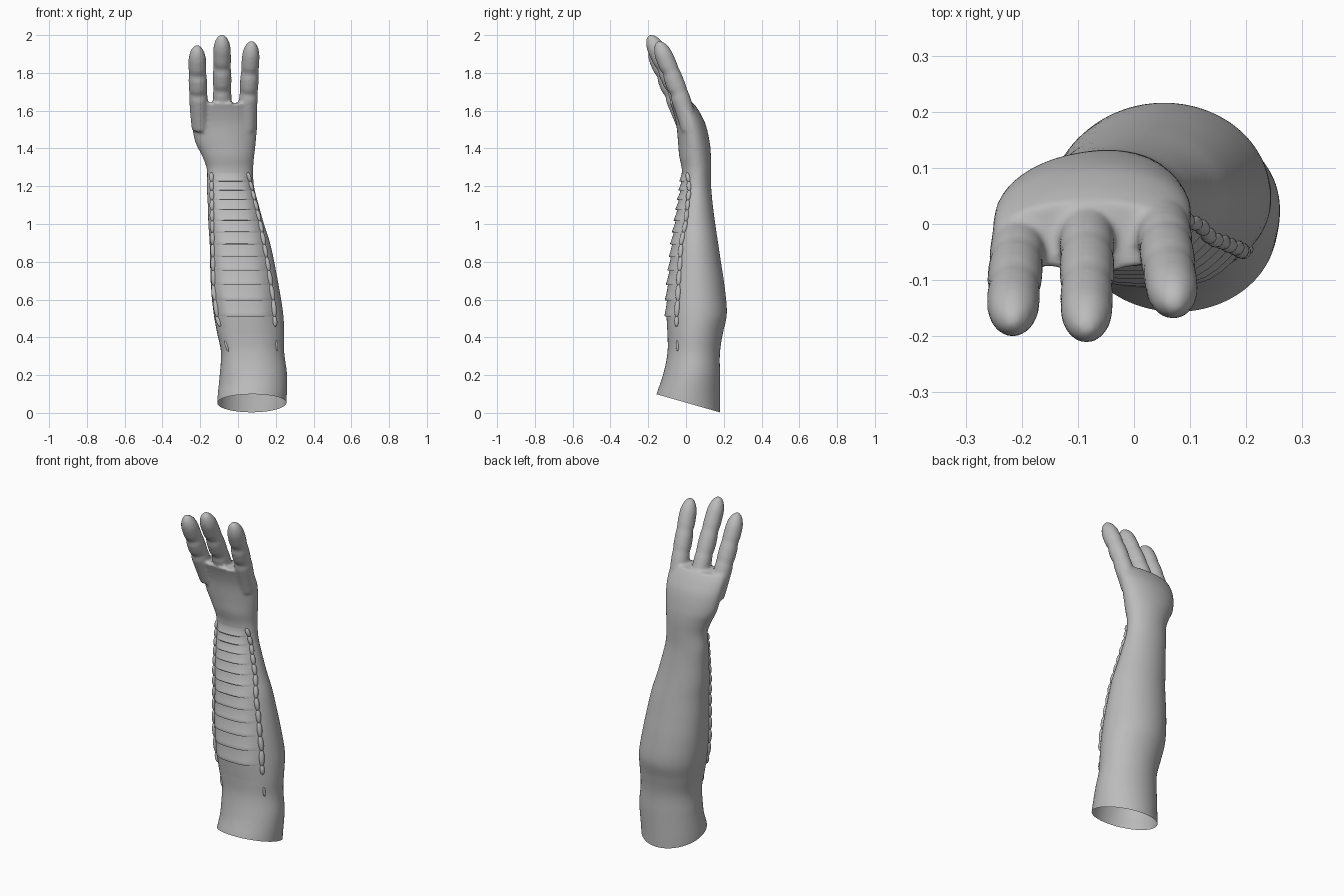
import bpy, bmesh, math
from mathutils import Vector

if "Cube" in bpy.data.objects:
    bpy.data.objects.remove(bpy.data.objects["Cube"])

skin = bpy.data.materials.new("mid_grey")
skin.diffuse_color = (0.5, 0.5, 0.5, 1)
skin.use_nodes = True
skin.node_tree.nodes["Principled BSDF"].inputs["Base Color"].default_value = skin.diffuse_color

# Arm and palm cross-sections: z, left, right, front, back
SECTIONS = [
    (-0.06, -.11, .25, -.18, .18), (0.06, -.11, .257, -.168, .18),
    (0.2, -.097, .26, -.122, .18), (0.32, -.09, .245, -.098, .18),
    (0.42, -.11, .245, -.098, .195), (0.52, -.128, .24, -.10, .216),
    (0.65, -.142, .22, -.095, .207), (0.8, -.148, .192, -.08, .185),
    (0.9, -.15, .17, -.07, .17), (1.0, -.157, .138, -.055, .155),
    (1.1, -.16, .11, -.04, .142), (1.2, -.165, .085, -.024, .133),
    (1.29, -.165, .08, -.022, .132), (1.36, -.19, .086, -.036, .132),
    (1.43, -.225, .094, -.042, .126), (1.53, -.245, .102, -.052, .103),
    (1.6, -.252, .102, -.07, .068), (1.64, -.25, .098, -.085, .04)]


def section(z):
    """Smoothly interpolated section bounds at height z."""
    k = 0
    while k < len(SECTIONS) - 2 and z > SECTIONS[k + 1][0]:
        k += 1
    p = [SECTIONS[min(max(k + d, 0), len(SECTIONS) - 1)] for d in (-1, 0, 1, 2)]
    t = (z - p[1][0]) / (p[2][0] - p[1][0])
    out = []
    for c in range(1, 5):
        a, b, e, f = (q[c] for q in p)
        m1 = (e - a) / (p[2][0] - p[0][0]) * (p[2][0] - p[1][0])
        m2 = (f - b) / (p[3][0] - p[1][0]) * (p[2][0] - p[1][0])
        out.append((2*t**3 - 3*t*t + 1)*b + (t**3 - 2*t*t + t)*m1
                   + (3*t*t - 2*t**3)*e + (t**3 - t*t)*m2)
    return out


def corner_power(z):
    """The front left corner of the forearm is fuller than the rest."""
    return 2 + 1.1 * min(1, max(0, (z - .15) / .2)) * min(1, max(0, (1.4 - z) / .25))


def front_y(x, z):
    """Front surface of the forearm at x, z."""
    l, r, f, b = section(z)
    u = max(-1, min(1, (x - (l + r) / 2) / ((r - l) / 2)))
    n = corner_power(z) if u < 0 else 2
    return (f + b) / 2 - (b - f) / 2 * (1 - abs(u)**n)**(1 / n)


def arm_ring(z, count=64):
    l, r, f, b = section(z)
    pts = []
    for i in range(count):
        a = 2 * math.pi * i / count
        c, s = math.cos(a), math.sin(a)
        n = corner_power(z) if c < 0 and s < 0 else 2
        k = (abs(c)**n + abs(s)**n)**(-1 / n)
        pts.append(Vector(((l + r)/2 + c*k*(r - l)/2, (f + b)/2 + s*k*(b - f)/2, z)))
    return pts


def loft(bm, rings):
    """Closed tube through the rings, capped at both ends."""
    vs = [[bm.verts.new(p) for p in ring] for ring in rings]
    n = len(vs[0])
    for a, b in zip(vs, vs[1:]):
        for i in range(n):
            bm.faces.new((a[i], a[(i+1) % n], b[(i+1) % n], b[i]))
    bm.faces.new(vs[0][::-1])
    bm.faces.new(vs[-1])


def finger_rings(p0, p1, p2, radius):
    """Curved finger with two creases on the palm side and a round tip."""
    p0, p1, p2 = Vector(p0), Vector(p1), Vector(p2)
    length = (p1 - p0).length + (p2 - p1).length
    rings = []
    for j in range(49):
        t = 1 - (1 - j / 48)**1.6 if j < 48 else .9995
        c = p0*(1-t)**2 + p1*2*t*(1-t) + p2*t*t
        d = ((p1 - p0)*(1 - t) + (p2 - p1)*t).normalized()
        normal = Vector((1, 0, 0)).cross(d).normalized()
        side = d.cross(normal)
        tip = min(1, (1 - t) * length / (radius * 1.5))
        rad = radius * math.sqrt(max(0, 1 - (1 - tip)**2)) * (.93 + .1*math.sin(math.pi*t))
        crease = sum(math.exp(-((t - q) / .035)**2) for q in (.5, .72))
        ring = []
        for i in range(24):
            a = 2 * math.pi * i / 24
            palm = -math.sin(a) * (1 if normal.y > 0 else -1)
            k = 1 - crease * (.05 + .12 * max(0, palm))
            ring.append(c + side*math.cos(a)*rad*k + normal*math.sin(a)*rad*k*1.03)
        rings.append(ring)
    return rings


def make_object(name, bm, angle=None):
    bmesh.ops.recalc_face_normals(bm, faces=bm.faces)
    mesh = bpy.data.meshes.new(name)
    bm.to_mesh(mesh)
    bm.free()
    ob = bpy.data.objects.new(name, mesh)
    bpy.context.collection.objects.link(ob)
    mesh.materials.append(skin)
    if angle:
        bpy.ops.object.select_all(action='DESELECT')
        ob.select_set(True)
        bpy.context.view_layer.objects.active = ob
        bpy.ops.object.shade_smooth_by_angle(angle=math.radians(angle))
    return ob


# Forearm, palm and three fingers fused into one skin
bm = bmesh.new()
loft(bm, [arm_ring(-.06 + 1.70 * i / 110) for i in range(111)])
for path in (((-.20, .005, 1.5), (-.212, -.05, 1.66), (-.217, -.182, 1.945)),
             ((-.085, .03, 1.5), (-.083, -.03, 1.68), (-.085, -.195, 2.0)),
             ((.05, .02, 1.5), (.052, -.015, 1.66), (.073, -.15, 1.968))):
    loft(bm, finger_rings(*path, .048))
arm = make_object("arm_and_hand", bm)
rm = arm.modifiers.new("fuse", 'REMESH')
rm.mode, rm.voxel_size = 'VOXEL', .009
sm = arm.modifiers.new("soften", 'SMOOTH')
sm.factor, sm.iterations = .5, 5
fused = bpy.data.meshes.new_from_object(
    arm.evaluated_get(bpy.context.evaluated_depsgraph_get()))
arm.modifiers.clear()

# Slanted open cuff
bm = bmesh.new()
bm.from_mesh(fused)
bmesh.ops.bisect_plane(bm, geom=bm.verts[:] + bm.edges[:] + bm.faces[:],
                       plane_co=(0, .18, .003), plane_no=(0, .097, .34), clear_inner=True)
bm.to_mesh(arm.data)
bm.free()
arm.data.shade_smooth()
if not arm.data.materials:
    arm.data.materials.append(skin)


def lerp(table, z):
    for (z0, v0), (z1, v1) in zip(table, table[1:]):
        if z <= z1:
            return v0 + (v1 - v0) * (z - z0) / (z1 - z0)
    return table[-1][1]


LEFT = [(.32, -.05), (.5, -.108), (.65, -.128), (1.0, -.136), (1.28, -.14)]
RIGHT = [(.32, .208), (.6, .186), (.8, .155), (1.0, .118), (1.28, .05)]

# Overlapping plates down the inner forearm, each thickest at its lower edge
levels = [1.27]
while levels[-1] > .54:
    levels.append(levels[-1] - (.045 + .045 * (1.27 - levels[-1]) / .75))
levels.append(.33)
bm = bmesh.new()
rows = []
for i, (top, low) in enumerate(zip(levels, levels[1:])):
    last = i == len(levels) - 2
    for t in (0, .25, .5, .75, .93, 1):
        z = top + (low - top) * t
        lift = .003 + (-.006 * t if last else .012 * t**1.5 * (.75 if t == 1 else 1))
        l, r = lerp(LEFT, z), lerp(RIGHT, z)
        row = []
        for k in range(17):
            u = k / 16
            x = l + (r - l) * u
            y = front_y(x, z) - lift * min(1, 6 * u, 6 * (1 - u))
            row.append(bm.verts.new((x, y, z)))
        rows.append(row)
for a, b in zip(rows, rows[1:]):
    for k in range(16):
        bm.faces.new((a[k], b[k], b[k+1], a[k+1]))
make_object("forearm_plates", bm, 35)

# Bead columns bordering the plates
for name, edge in (("left_beads", LEFT), ("right_beads", RIGHT)):
    bm = bmesh.new()
    for top, low in zip(levels, levels[1:-1] + [.46, .38]):
        z, h = (top + low) / 2, (top - low) * .58
        x = lerp(edge, z)
        y = front_y(x, z)
        slope = (lerp(edge, z + .02) - lerp(edge, z - .02)) / .04
        slope_y = (front_y(lerp(edge, z + .02), z + .02)
                   - front_y(lerp(edge, z - .02), z - .02)) / .04
        rad = .013 + .1 * (h - .026)
        made = bmesh.ops.create_uvsphere(bm, u_segments=14, v_segments=10, radius=1)
        for v in made["verts"]:
            c = v.co.copy()
            v.co = (x + c.x*rad + c.z*h*slope, y + c.y*rad + c.z*h*slope_y, z + c.z*h)
    make_object(name, bm, 60)
